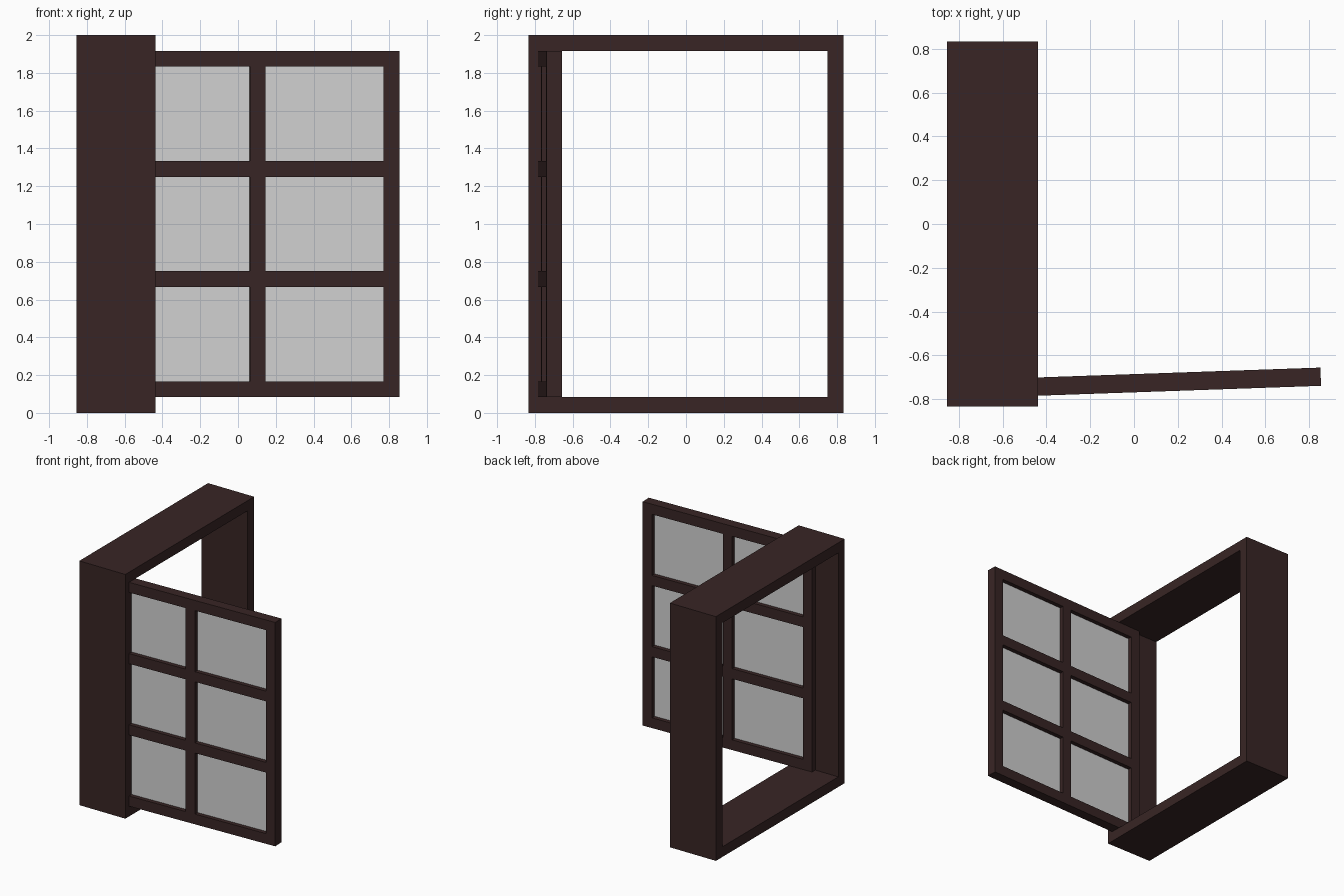
import bpy, bmesh, math
from mathutils import Matrix, Vector

if "Cube" in bpy.data.objects:
    bpy.data.objects.remove(bpy.data.objects["Cube"])

U = 1 / 12                      # basic module: bar thickness
W, H = 18 * U, 22 * U           # sash width and height
HINGE = Vector((-0.6461, -9 * U, 0))
OPEN = math.radians(2)          # sash swung open 88 degrees from the frame


def material(name, rgb):
    m = bpy.data.materials.new(name)
    m.diffuse_color = (*rgb, 1)
    m.use_nodes = True
    m.node_tree.nodes["Principled BSDF"].inputs["Base Color"].default_value = m.diffuse_color
    return m


wood = material("dark brown wood", (0.0395, 0.0185, 0.0180))
glass = material("grey glass", (0.645, 0.645, 0.645))


def lattice(name, us, zs, is_hole, depth, mat, matrix):
    """Flat grid in local XZ with open cells, extruded to a solid centred on y = 0."""
    bm = bmesh.new()
    grid = [[bm.verts.new((u, -depth / 2, z)) for z in zs] for u in us]
    for i in range(len(us) - 1):
        for j in range(len(zs) - 1):
            if not is_hole(i, j):
                bm.faces.new((grid[i][j], grid[i + 1][j],
                              grid[i + 1][j + 1], grid[i][j + 1]))
    ext = bmesh.ops.extrude_face_region(bm, geom=bm.faces[:])
    moved = [g for g in ext["geom"] if isinstance(g, bmesh.types.BMVert)]
    bmesh.ops.translate(bm, verts=moved, vec=(0, depth, 0))
    bmesh.ops.delete(bm, geom=[v for v in bm.verts if not v.link_faces], context='VERTS')
    bmesh.ops.recalc_face_normals(bm, faces=bm.faces[:])
    me = bpy.data.meshes.new(name)
    bm.to_mesh(me)
    bm.free()
    me.materials.append(mat)
    ob = bpy.data.objects.new(name, me)
    ob.matrix_world = matrix
    bpy.context.collection.objects.link(ob)
    return ob


def steps(start, sizes):
    out = [start]
    for s in sizes:
        out.append(out[-1] + s)
    return out


# Outer frame, its plane turned to face along x
lattice("window_frame", steps(-10 * U, [U, W, U]), steps(0, [U, H, U]),
        lambda i, j: i == 1 and j == 1, 5 * U, wood,
        Matrix.Translation((HINGE.x, 0, 0)) @ Matrix.Rotation(math.pi / 2, 4, 'Z'))

# Opened sash with two columns and three rows of panes
sash_matrix = Matrix.Translation(HINGE) @ Matrix.Rotation(OPEN, 4, 'Z')
us = steps(0, [U, 7.5 * U, U, 7.5 * U, U])
zs = steps(U, [U, 6 * U, U, 6 * U, U, 6 * U, U])
lattice("window_sash", us, zs, lambda i, j: i % 2 and j % 2, U, wood, sash_matrix)

# Glass panes filling the sash openings
for i in (1, 3):
    for j in (1, 3, 5):
        lattice(f"glass_pane_{i // 2 + 1}_{j // 2 + 1}", us[i:i + 2], zs[j:j + 2],
                lambda a, b: False, 0.015, glass, sash_matrix)
